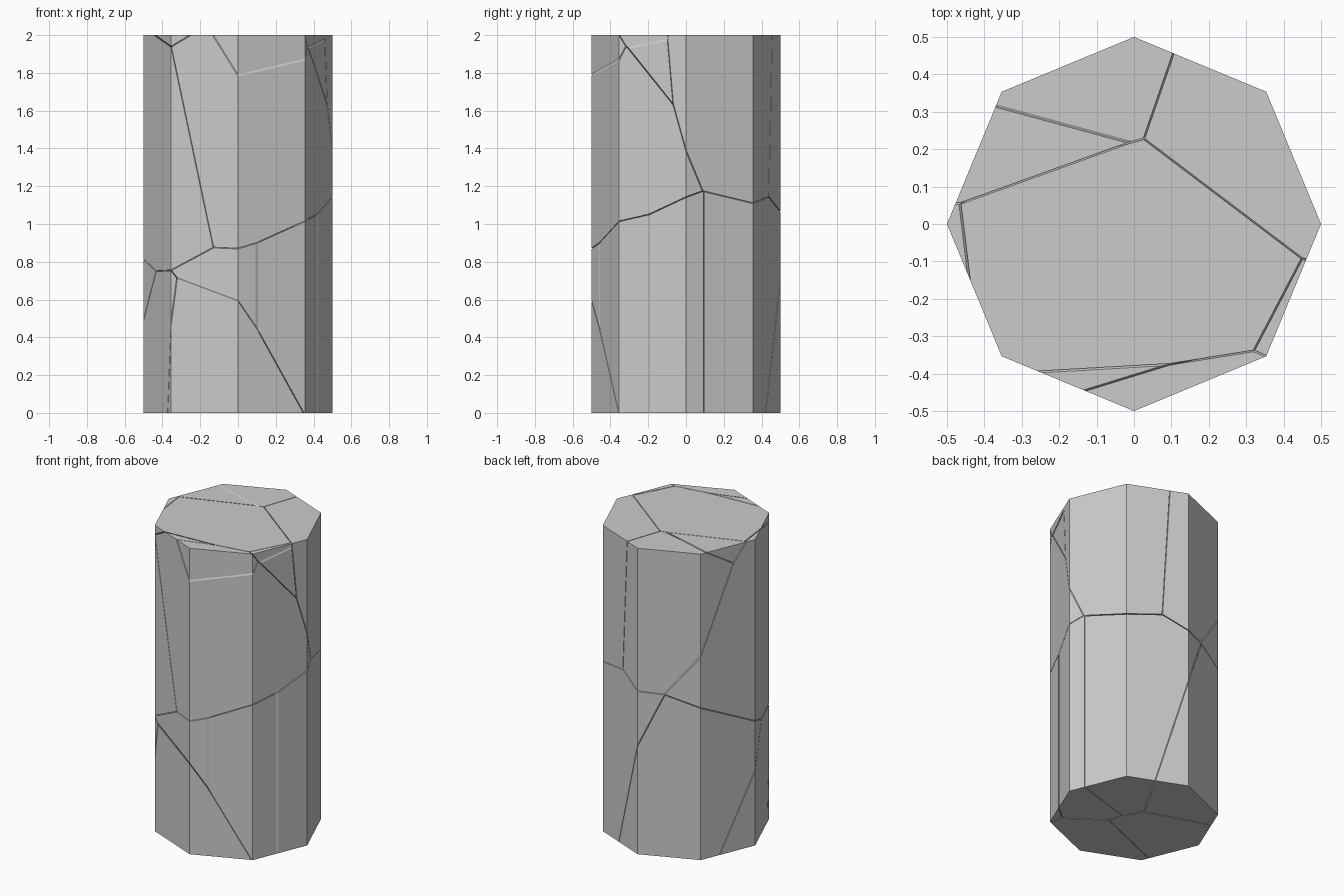
import bpy
import bmesh
from mathutils import Vector

if "Cube" in bpy.data.objects:
    bpy.data.objects.remove(bpy.data.objects["Cube"])

RADIUS, HEIGHT, SIDES = 0.5, 2.0, 8
GAP = 0.002          # half of the crack width

# Every shard owns the space where its linear field a*x + b*y + c*z + d is the
# largest, so the cracks between shards are flat planes that meet cleanly.
UPPER = {
    "front_upper_shard":      (0.0, 0.0, 0.0, 0.0),
    "top_cap_shard":          (-0.057, 1.0, 0.78, -1.179),
    "front_rim_shard":        (0.216, -0.70, 0.314, -0.911),
    "right_rim_shard":        (0.764, 0.571, 1.219, -2.465),
    "left_rim_shard":         (-0.923, 3.409, 1.611, -3.375),
    "left_upper_shard":       (-1.136, 0.868, -0.314, 0.514),
    "back_left_upper_shard":  (-0.805, 3.844, 0.88, -2.007),
    "back_right_upper_shard": (1.495, 3.05, 1.013, -2.153),
}
LOWER = {
    "front_middle_shard":     (0.373, 1.191, -2.87, 3.092),
    "front_right_shard":      (1.237, 0.144, -2.87, 2.526),
    "right_lower_shard":      (0.25, 1.6, -2.87, 3.11),
    "back_left_lower_shard":  (-0.75, 2.177, -3.202, 3.057),
    "left_lower_shard":       (-1.225, 0.737, -3.971, 3.197),
    "front_bottom_shard":     (-0.75, -0.409, -4.096, 3.02),
}
FIELDS = {**UPPER, **LOWER}


def column():
    """Whole eight-sided column standing on the ground."""
    bm = bmesh.new()
    bmesh.ops.create_cone(bm, cap_ends=True, segments=SIDES,
                          radius1=RADIUS, radius2=RADIUS, depth=HEIGHT)
    bmesh.ops.translate(bm, verts=bm.verts, vec=(0, 0, HEIGHT / 2))
    return bm


def cut(bm, normal, offset):
    """Remove everything past the plane and close the cut."""
    length = normal.length
    co = normal * (-offset / length ** 2) - normal * (GAP / length)
    bmesh.ops.bisect_plane(bm, geom=bm.verts[:] + bm.edges[:] + bm.faces[:],
                           dist=1e-5, plane_co=co, plane_no=normal,
                           clear_outer=True)
    rim = [e for e in bm.edges if e.is_boundary]
    if rim:
        bmesh.ops.holes_fill(bm, edges=rim, sides=0)


# Shards: carve one copy of the column against every neighbour
for name, own in FIELDS.items():
    bm = column()
    for other_name, other in FIELDS.items():
        if other_name != name:
            normal = Vector(other[:3]) - Vector(own[:3])
            cut(bm, normal, other[3] - own[3])
    if bm.faces:
        bmesh.ops.recalc_face_normals(bm, faces=bm.faces)
        mesh = bpy.data.meshes.new(name)
        bm.to_mesh(mesh)
        bpy.context.collection.objects.link(bpy.data.objects.new(name, mesh))
    bm.free()
